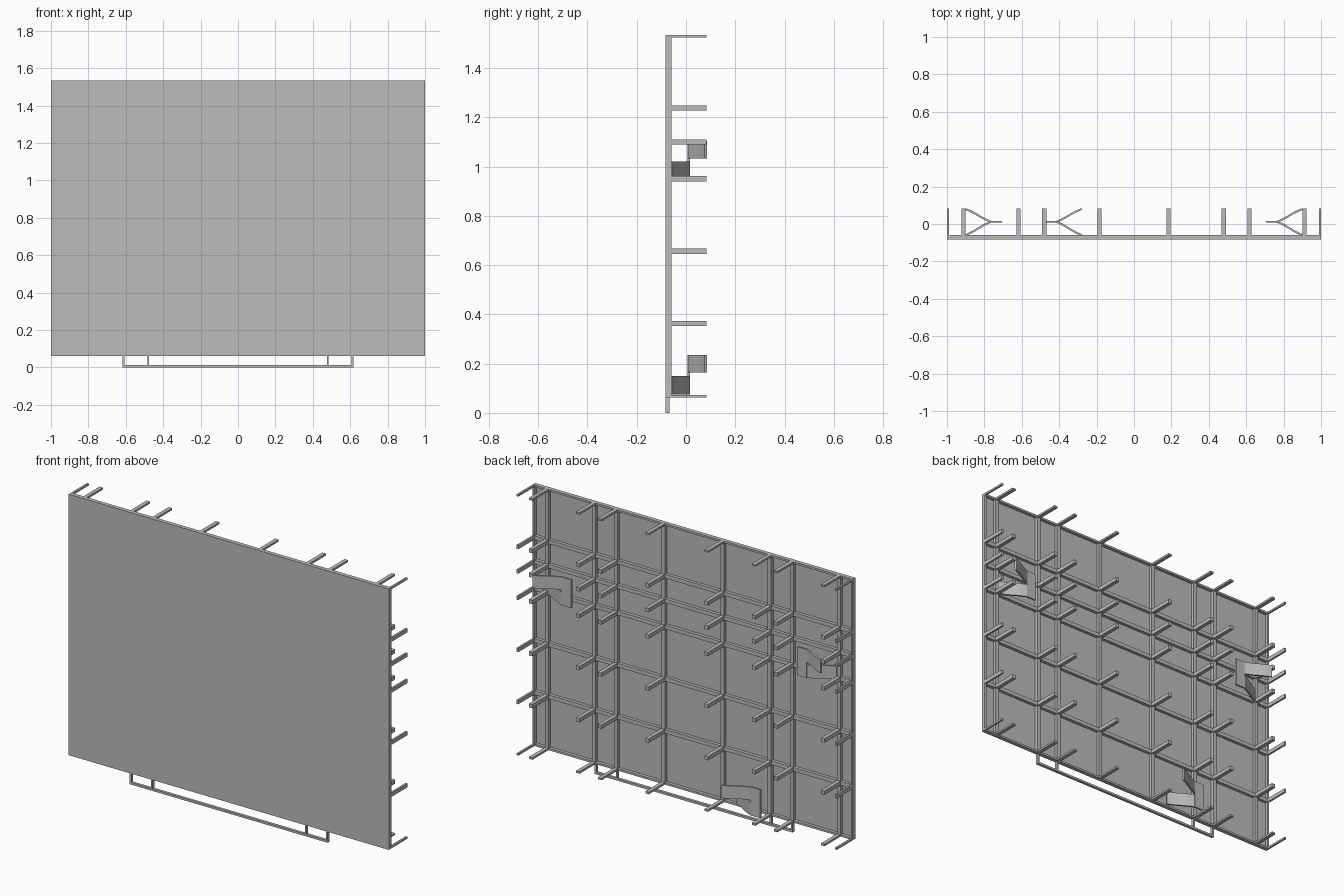
import bpy
import math

if "Cube" in bpy.data.objects:
    bpy.data.objects.remove(bpy.data.objects["Cube"], do_unlink=True)

# Single flat grey
grey = bpy.data.materials.new("plain grey")
grey.use_nodes = True
COLOR = (0.5, 0.5, 0.5, 1.0)
grey.diffuse_color = COLOR
grey.node_tree.nodes["Principled BSDF"].inputs["Base Color"].default_value = COLOR

FRONT, BACK = -0.083, 0.083
BAR_BACK = -0.059
BOTTOM, TOP = 0.062, 1.535
HALF = 0.011

inner = (0.912, 0.618, 0.48, 0.185)
columns = [-1.0] + [-x for x in inner] + list(reversed(inner)) + [1.0]
rows = (BOTTOM, 0.363, 0.657, 0.951, 1.10, 1.238, TOP)


def mesh_object(name, verts, faces):
    mesh = bpy.data.meshes.new(name)
    mesh.from_pydata(verts, [], faces)
    mesh.materials.append(grey)
    obj = bpy.data.objects.new(name, mesh)
    bpy.context.collection.objects.link(obj)
    return obj


def box(name, x, y, z):
    """Box spanning the given (low, high) ranges."""
    verts = [(a, b, c) for a in x for b in y for c in z]
    faces = [(0, 1, 3, 2), (4, 6, 7, 5), (0, 4, 5, 1),
             (2, 3, 7, 6), (0, 2, 6, 4), (1, 5, 7, 3)]
    return mesh_object(name, verts, faces)


def span(center, low, high):
    """Bar width around a center line, trimmed at the panel edge."""
    return max(center - HALF, low), min(center + HALF, high)


def ribbon(name, path, z, thickness=0.01):
    """Upright strip following a plan path of (x, y) points."""
    verts, faces = [], []
    for x, y in path:
        verts += [(x, y, z[0]), (x, y, z[1])]
    for i in range(len(path) - 1):
        a = 2 * i
        faces.append((a, a + 2, a + 3, a + 1))
    obj = mesh_object(name, verts, faces)
    solid = obj.modifiers.new("thickness", "SOLIDIFY")
    solid.thickness = thickness
    solid.offset = 0
    return obj


# Facing panel
box("panel", (-1, 1), (FRONT, FRONT + 0.005), (BOTTOM, TOP))

# Lattice of bars behind the panel
for x in columns:
    box("vertical_bar", span(x, -1, 1), (FRONT + 0.005, BAR_BACK), (BOTTOM, TOP))
for z in rows:
    box("horizontal_bar", (-1, 1), (FRONT + 0.005, BAR_BACK - 0.001), span(z, BOTTOM, TOP))

# Pegs standing out from every crossing
for x in columns:
    for z in rows:
        box("peg", span(x, -1, 1), (BAR_BACK, BACK), span(z, BOTTOM, TOP))

# Open rail hanging below the panel
RAIL_Y = (FRONT, -0.068)
box("lower_rail", (-0.618, 0.618), RAIL_Y, (0, 0.012))
for x in (-0.613, -0.48, 0.48, 0.613):
    box("rail_post", (x - 0.005, x + 0.005), RAIL_Y, (0.012, BOTTOM))


# Forked wall anchors: a flat tail split into two arms bent apart
def anchor(x, direction, z):
    def arm(end_y):
        points = [(x + direction * 0.06, 0.012)]
        for i in range(1, 9):
            t = i / 8
            ease = t - math.sin(2 * math.pi * t) * 0.03
            points.append((x + direction * (0.06 + 0.135 * t),
                           0.012 + (end_y - 0.012) * ease))
        return points

    ribbon("anchor_tail", [(x, 0.012), (x + direction * 0.06, 0.012)], (z, z + 0.16))
    ribbon("anchor_lower_arm", arm(BAR_BACK), (z, z + 0.075))
    ribbon("anchor_upper_arm", arm(BACK - 0.003), (z + 0.088, z + 0.16))


anchor(0.705, 1, 0.945)
anchor(-0.705, -1, 0.945)
anchor(-0.475, 1, 0.075)
